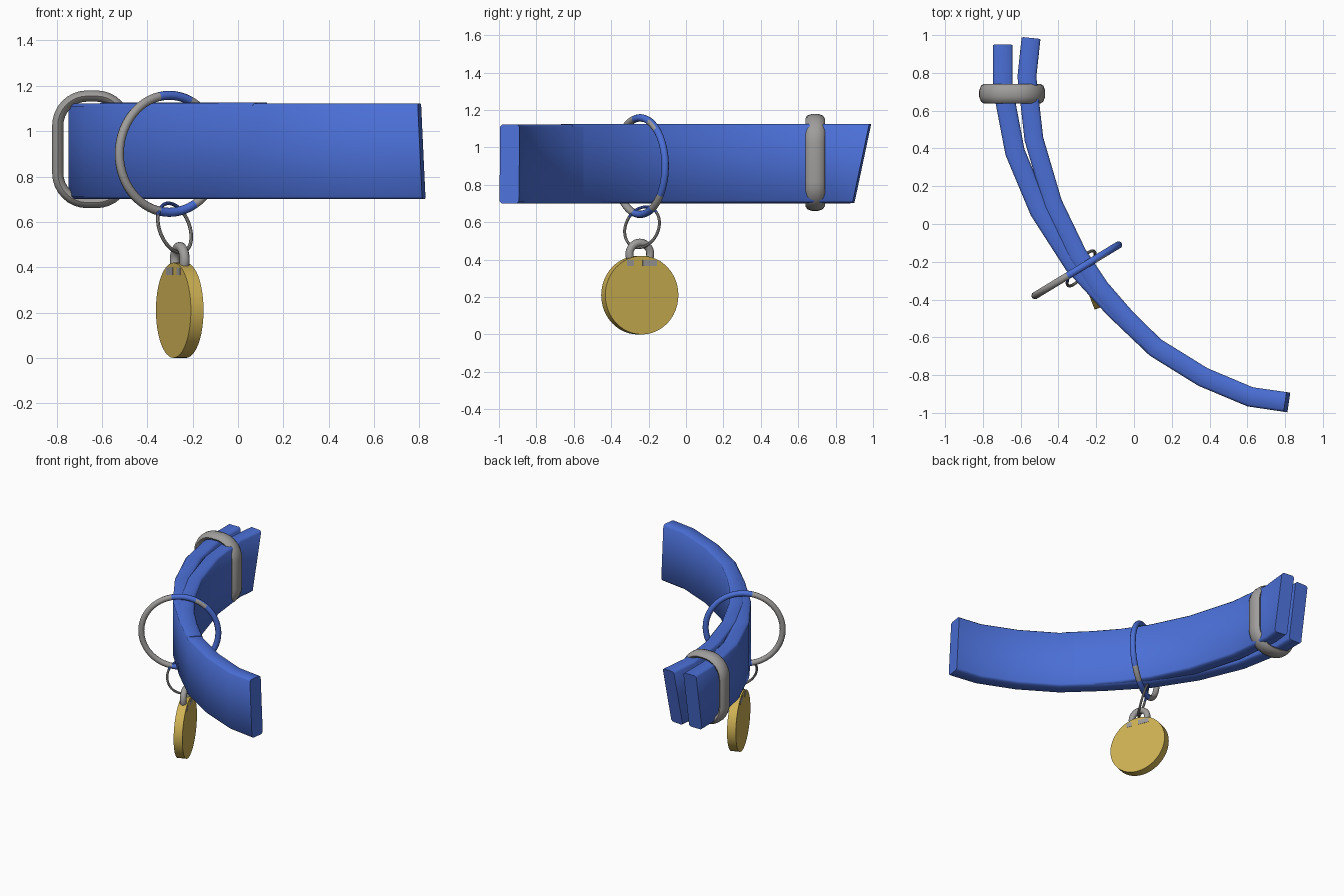
import bpy, bmesh, math
from mathutils import Vector, Matrix

if "Cube" in bpy.data.objects:
    bpy.data.objects.remove(bpy.data.objects["Cube"])


def material(name, rgb):
    m = bpy.data.materials.new(name)
    m.diffuse_color = (*rgb, 1)
    m.use_nodes = True
    m.node_tree.nodes["Principled BSDF"].inputs["Base Color"].default_value = m.diffuse_color
    return m


BLUE = material("blue_webbing", (0.07, 0.16, 0.68))
GREY = material("grey_metal", (0.35, 0.34, 0.33))
GOLD = material("gold_tag", (0.63, 0.45, 0.09))


def make(name, bm, mats, angle=40):
    bmesh.ops.recalc_face_normals(bm, faces=bm.faces)
    me = bpy.data.meshes.new(name)
    bm.to_mesh(me)
    bm.free()
    for m in mats:
        me.materials.append(m)
    for p in me.polygons:
        p.use_smooth = True
    me.set_sharp_from_angle(angle=math.radians(angle))
    ob = bpy.data.objects.new(name, me)
    bpy.context.collection.objects.link(ob)
    return ob


def skin(rings, closed):
    """Join a row of equal vertex rings into a tube."""
    bm = bmesh.new()
    vs = [[bm.verts.new(p) for p in r] for r in rings]
    n, k = len(vs), len(vs[0])
    for i in range(n if closed else n - 1):
        a, b = vs[i], vs[(i + 1) % n]
        for j in range(k):
            bm.faces.new((a[j], a[(j + 1) % k], b[(j + 1) % k], b[j]))
    if not closed:
        bm.faces.new(vs[0])
        bm.faces.new(vs[-1])
    return bm


def frame(x, y, z, centre):
    m = Matrix((Vector(x), Vector(y), Vector(z))).transposed().to_4x4()
    m.translation = centre
    return m


def torus(name, mat, R, r, mats, seg=48, sides=10, rule=None):
    rings = []
    for i in range(seg):
        a = 2 * math.pi * i / seg
        rings.append([((R + r * math.cos(t)) * math.cos(a), (R + r * math.cos(t)) * math.sin(a),
                       r * math.sin(t)) for t in (2 * math.pi * j / sides for j in range(sides))])
    bm = skin(rings, True)
    bm.transform(mat)
    bmesh.ops.recalc_face_normals(bm, faces=bm.faces)
    inv = mat.inverted()
    if rule:
        for f in bm.faces:
            c = inv @ f.calc_center_median()
            f.material_index = int(rule(f, math.degrees(math.atan2(c.y, c.x)), c))
    return make(name, bm, mats)


# Straps: flat band with chamfered edges swept along a bent path
def strap(name, path, z0, z1, th, slant_start, slant_end):
    pts = [Vector((x, y, 0)) for x, y in path]
    c, h, rings = 0.012, th / 2, []
    prof = [(-h, z0 + c), (-h + c, z0), (h - c, z0), (h, z0 + c),
            (h, z1 - c), (h - c, z1), (-h + c, z1), (-h, z1 - c)]
    for i, p in enumerate(pts):
        a = (p - pts[max(i - 1, 0)]).normalized()
        b = (pts[min(i + 1, len(pts) - 1)] - p).normalized()
        t = (a + b).normalized()
        side = Vector((-t.y, t.x, 0))
        sl = slant_start if i == 0 else slant_end if i == len(pts) - 1 else 0
        rings.append([p + side * s + t * sl * (z1 - z) / (z1 - z0) + Vector((0, 0, z))
                      for s, z in prof])
    make(name, skin(rings, False), [BLUE], 50)


strap("outer_strap", [(-.695, .95), (-.695, .72), (-.63, .38), (-.50, .07), (-.32, -.21),
                      (-.105, -.445), (.115, -.655), (.365, -.81), (.615, -.915), (.80, -.942)],
      .70, 1.122, .105, .07, .02)
strap("inner_strap", [(-.545, .985), (-.567, .78), (-.53, .45), (-.43, .11), (-.30, -.16),
                      (-.18, -.34), (-.05, -.49), (.10, -.64)],
      .704, 1.126, .10, .09, 0)

# Keeper: rounded rectangular metal loop around both straps
W, H, R = .15, .235, .13
rings = []
for q, (sx, sz) in enumerate([(1, 1), (-1, 1), (-1, -1), (1, -1)]):
    for k in range(9):
        a = math.radians(90 * q + 90 * k / 8)
        d = Vector((math.cos(a), 0, math.sin(a)))
        p = Vector((-.645 + sx * (W - R), .69, .92 + sz * (H - R))) + d * R
        rings.append([p + d * .026 * math.cos(t) + Vector((0, .052 * math.sin(t), 0))
                      for t in (math.pi * (j + .5) / 5 for j in range(10))])
make("keeper_loop", skin(rings, True), [GREY], 60)

# Large ring around the strap, partly blue
u = Vector((.855, .519, 0))


def big_rule(f, a, c):
    if -58 < a < -38 or (50 < a < 68 and f.normal.y < -.2):
        return False
    return abs(a) < 104


torus("large_ring", frame(u, (0, 0, 1), u.cross(Vector((0, 0, 1))), (-.303, -.245, .9)),
      .258, .02, [GREY, BLUE], 60, 10, big_rule)

# Small split ring, blue where it meets the strap
n = Vector((.76, -.577, .29)).normalized()
x = Vector((0, 0, 1)).cross(n).normalized()
torus("small_ring", frame(x, n.cross(x), n, (-.28, -.235, .573)), .114, .008,
      [GREY, BLUE], 48, 8, lambda f, a, c: 45 < a < 150)

# Tag: thick round disc with a metal eye at the top
tn = Vector((.93, .367, 0)).normalized()
tu = Vector((-tn.y, tn.x, 0))
tag = frame(tu, (0, 0, 1), tn, (-.257, -.247, .21))
bm = bmesh.new()
bmesh.ops.create_cone(bm, cap_ends=True, segments=48, radius1=.21, radius2=.21, depth=.06)
bm.transform(tag)
make("tag_disc", bm, [GOLD])
torus("tag_eye", frame(tu, (0, 0, 1), tn, (-.257, -.247, .43)), .06, .022, [GREY], 32, 10)

# Thin grey patches on both tag faces under the eye
for lo, hi, top in ((-.085, -.045, .397), (.005, .085, .399)):
    for side in (-1, 1):
        bm = bmesh.new()
        bmesh.ops.create_cube(bm, size=1)
        bm.transform(tag @ Matrix.Translation(((lo + hi) / 2, (top + .365) / 2 - .21, side * .03))
                     @ Matrix.Diagonal((hi - lo, top - .365, .004, 1)))
        make("tag_eye_patch", bm, [GREY])
